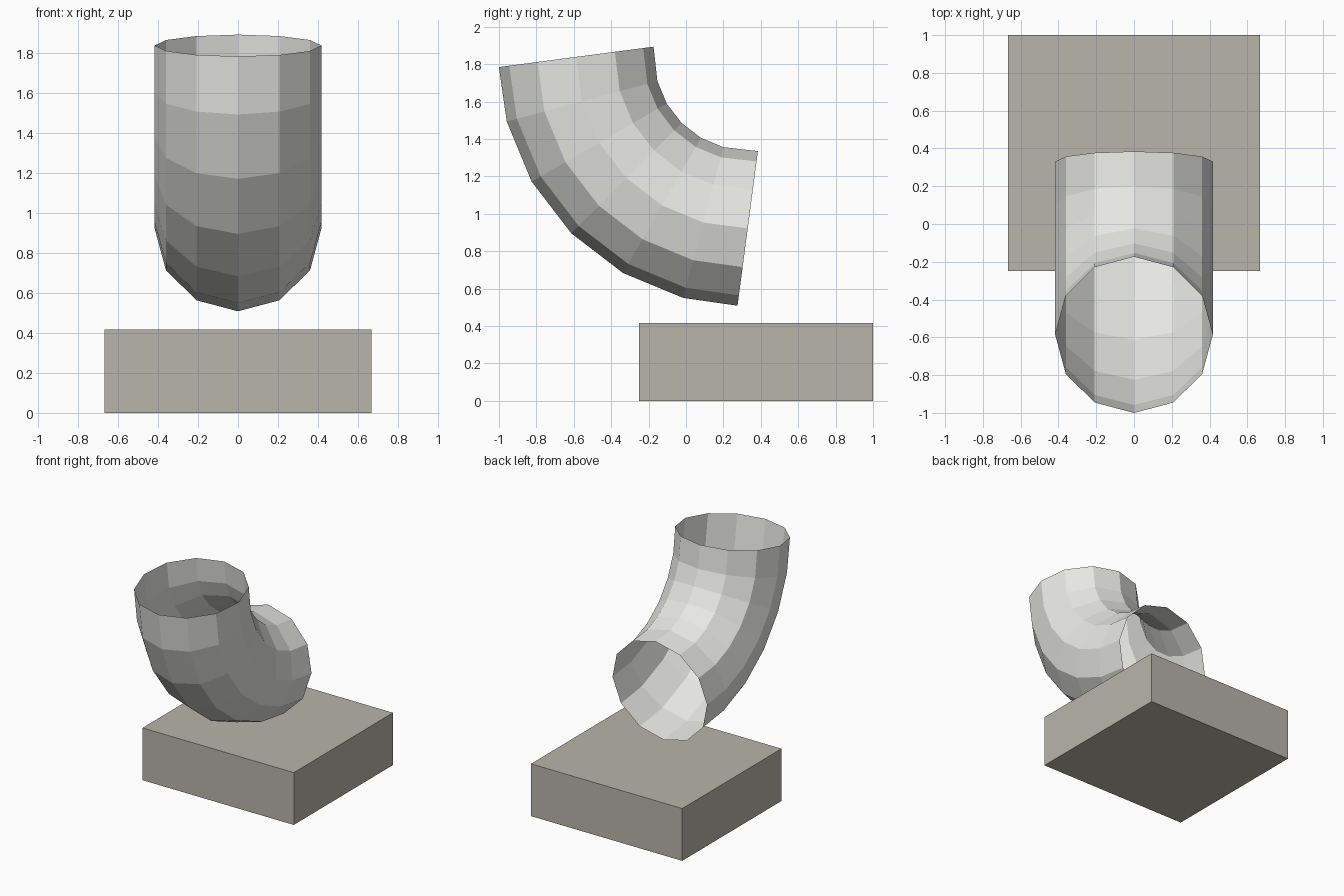
import bpy, bmesh, math
from mathutils import Vector

if "Cube" in bpy.data.objects:
    bpy.data.objects.remove(bpy.data.objects["Cube"])


def material(name, rgb):
    m = bpy.data.materials.new(name)
    m.diffuse_color = (*rgb, 1)
    m.use_nodes = True
    m.node_tree.nodes["Principled BSDF"].inputs["Base Color"].default_value = m.diffuse_color
    return m


def make_object(name, bm, mat):
    me = bpy.data.meshes.new(name)
    bm.to_mesh(me)
    bm.free()
    me.materials.append(mat)
    ob = bpy.data.objects.new(name, me)
    bpy.context.collection.objects.link(ob)
    return ob


pipe_grey = material("pale grey", (0.80, 0.80, 0.77))
block_grey = material("warm grey", (0.48, 0.46, 0.40))

# Base block
bm = bmesh.new()
bmesh.ops.create_cube(bm, size=1)
for v in bm.verts:
    v.co = (v.co.x * 1.334, v.co.y * 1.25 + 0.375, (v.co.z + 0.5) * 0.417)
make_object("base_block", bm, block_grey)

# Elbow pipe: 12-sided open tube swept through a quarter turn
SIDES, STEPS, BEND, RADIUS = 12, 6, 0.917, 0.417
centre = Vector((0, 0.33, 1.839))
bm = bmesh.new()
rings = []
for i in range(STEPS + 1):
    a = math.radians(90 * i / STEPS)
    # end rings are square to the first and last straight run
    tilt = math.radians(min(max(90 * i / STEPS, 7.5), 82.5))
    mid = centre - BEND * Vector((0, math.cos(a), math.sin(a)))
    inward = Vector((0, math.cos(tilt), math.sin(tilt)))
    ring = []
    for k in range(SIDES):
        t = math.tau * k / SIDES
        ring.append(bm.verts.new(mid + RADIUS * (math.cos(t) * inward
                                                 + math.sin(t) * Vector((1, 0, 0)))))
    rings.append(ring)
for r0, r1 in zip(rings, rings[1:]):
    for k in range(SIDES):
        n = (k + 1) % SIDES
        bm.faces.new((r0[k], r0[n], r1[n], r1[k]))
bm.normal_update()
# make every face point away from the tube centre line
f = bm.faces[:][0]
axis = sum((v.co for v in rings[0] + rings[1]), Vector()) / (2 * SIDES)
if f.normal.dot(f.calc_center_median() - axis) < 0:
    bmesh.ops.reverse_faces(bm, faces=bm.faces[:])
make_object("elbow_pipe", bm, pipe_grey)
